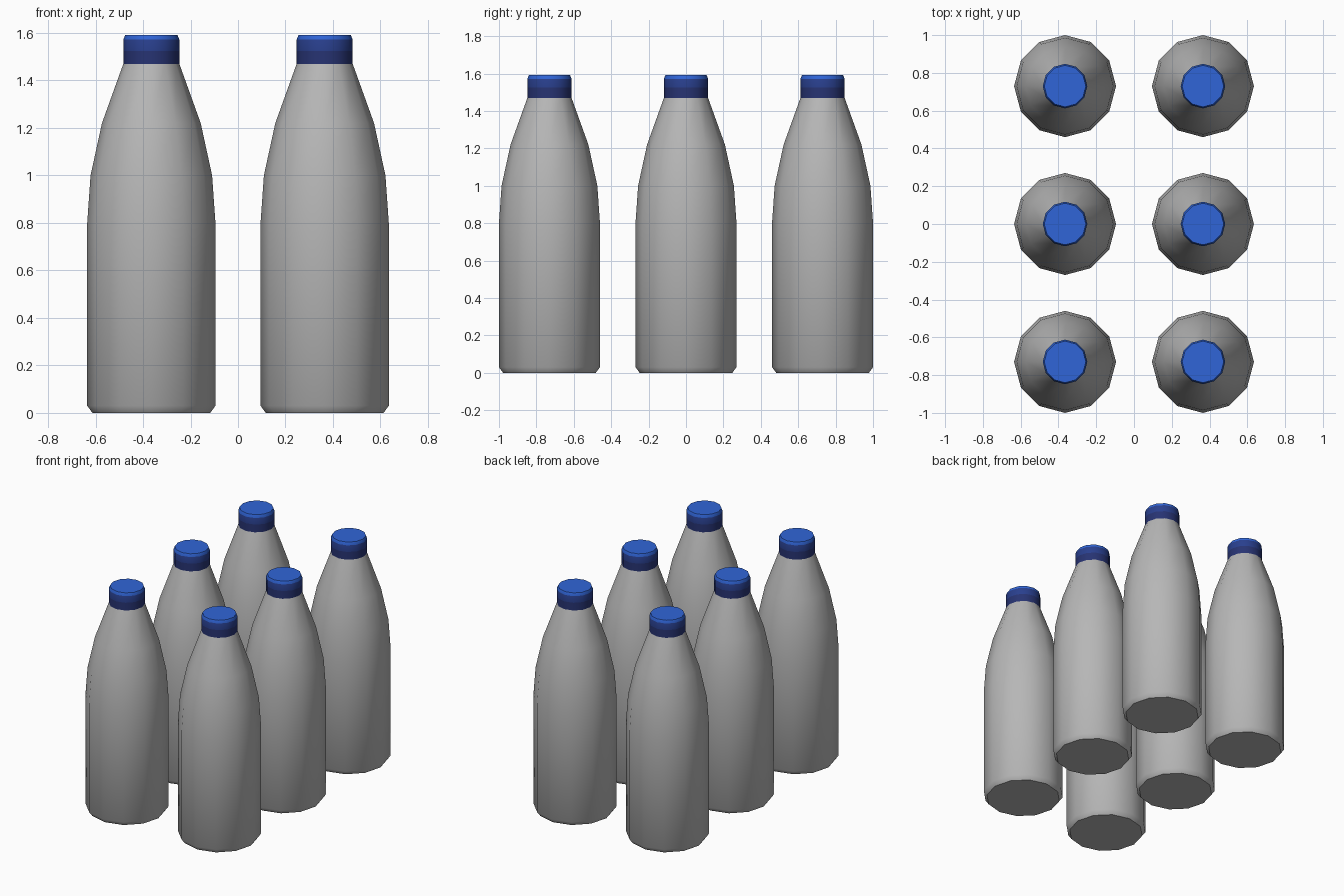
import bpy, bmesh, math

if "Cube" in bpy.data.objects:
    bpy.data.objects.remove(bpy.data.objects["Cube"])

SIDES = 12


def material(name, rgb):
    m = bpy.data.materials.new(name)
    m.diffuse_color = (*rgb, 1)
    m.use_nodes = True
    m.node_tree.nodes["Principled BSDF"].inputs["Base Color"].default_value = m.diffuse_color
    return m


grey = material("bottle grey", (0.47, 0.47, 0.47))
blue = material("cap blue", (0.03, 0.13, 0.68))
navy = material("cap side navy", (0.022, 0.05, 0.27))
dark = material("cap band dark navy", (0.02, 0.033, 0.17))


def lathe(name, profile, mats, close_bottom, close_top, pick):
    """Revolve (radius, z) rings; pick(z of face centre) gives material index."""
    bm = bmesh.new()
    rings = []
    for r, z in profile:
        rings.append([bm.verts.new((r * math.cos(2 * math.pi * i / SIDES),
                                    r * math.sin(2 * math.pi * i / SIDES), z))
                      for i in range(SIDES)])
    for a, b in zip(rings, rings[1:]):
        for i in range(SIDES):
            j = (i + 1) % SIDES
            bm.faces.new((a[i], a[j], b[j], b[i]))
    if close_bottom:
        bm.faces.new(rings[0][::-1])
    if close_top:
        bm.faces.new(rings[-1])
    for f in bm.faces:
        f.material_index = pick(f.calc_center_median().z)
    mesh = bpy.data.meshes.new(name)
    bm.to_mesh(mesh)
    bm.free()
    for m in mats:
        mesh.materials.append(m)
    mesh.shade_smooth()
    mesh.set_sharp_from_angle(angle=math.radians(40))
    return mesh


# Bottle body: chamfered foot, straight wall, tapering shoulder
body = lathe("bottle_body",
             [(0.248, 0), (0.27, 0.03), (0.27, 0.8), (0.256, 1.0),
              (0.208, 1.22), (0.118, 1.47)],
             [grey], True, False, lambda z: 0)

# Screw cap: dark band, navy side, bright rim and top
cap = lathe("bottle_cap",
            [(0.118, 1.47), (0.118, 1.525), (0.118, 1.572), (0.11, 1.592)],
            [blue, navy, dark], False, True,
            lambda z: 2 if z < 1.52 else 1 if z < 1.57 else 0)

# Two by three grid of bottles
for x in (-0.365, 0.365):
    for y in (-0.73, 0, 0.73):
        for mesh in (body, cap):
            ob = bpy.data.objects.new(mesh.name, mesh)
            ob.location = (x, y, 0)
            bpy.context.collection.objects.link(ob)
